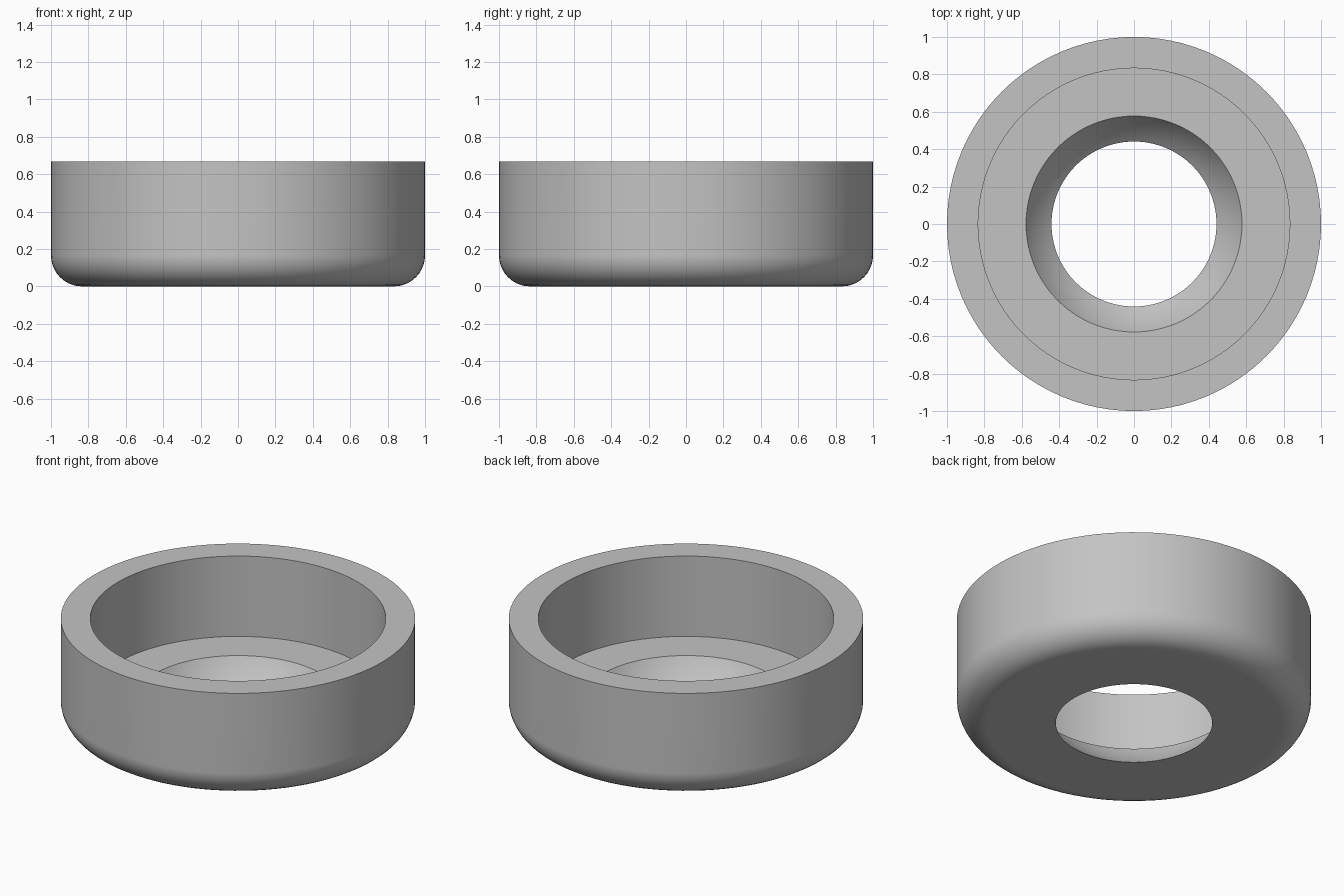
import bpy, bmesh
from math import cos, sin, pi, sqrt, radians
from mathutils import Vector

if "Cube" in bpy.data.objects:
    bpy.data.objects.remove(bpy.data.objects["Cube"], do_unlink=True)

# Main dimensions
OUTER, HEIGHT = 1.0, 2 / 3
WALL = FLOOR = FILLET = 1 / 6
SEAT_RADIUS, SEAT_CENTRE = 2 / 3, 0.5
SIDES, STEPS = 96, 10

# Spherical seat, from the underside up to the floor of the recess
profile = []
for i in range(STEPS + 1):
    z = FLOOR * i / STEPS
    profile.append((sqrt(SEAT_RADIUS ** 2 - (z - SEAT_CENTRE) ** 2), z))

# Recess floor, inner wall, rim and outer wall
profile += [(OUTER - WALL, FLOOR), (OUTER - WALL, HEIGHT), (OUTER, HEIGHT)]

# Rounded lower outer edge
for i in range(STEPS + 1):
    a = pi / 2 * i / STEPS
    profile.append((OUTER - FILLET + FILLET * cos(a), FILLET - FILLET * sin(a)))

# Revolve the closed profile
bm = bmesh.new()
verts = [bm.verts.new((r, 0, z)) for r, z in profile]
edges = [bm.edges.new((v, verts[(i + 1) % len(verts)])) for i, v in enumerate(verts)]
bmesh.ops.spin(bm, geom=verts + edges, cent=Vector(), axis=Vector((0, 0, 1)),
               angle=2 * pi, steps=SIDES, use_merge=True)
bmesh.ops.remove_doubles(bm, verts=bm.verts, dist=0.0001)
bmesh.ops.recalc_face_normals(bm, faces=bm.faces)
mesh = bpy.data.meshes.new("cup_ring")
bm.to_mesh(mesh)
bm.free()
ring = bpy.data.objects.new("cup_ring", mesh)
bpy.context.collection.objects.link(ring)

# Plain grey material
grey = bpy.data.materials.new("light_grey")
grey.use_nodes = True
colour = (0.55, 0.55, 0.55, 1)
grey.diffuse_color = colour
grey.node_tree.nodes["Principled BSDF"].inputs["Base Color"].default_value = colour
mesh.materials.append(grey)

# Smooth curves, crisp rims, flat underside
bpy.ops.object.select_all(action="DESELECT")
ring.select_set(True)
bpy.context.view_layer.objects.active = ring
bpy.ops.object.shade_smooth_by_angle(angle=radians(30))
weighted = ring.modifiers.new("flat_underside", "WEIGHTED_NORMAL")
weighted.keep_sharp = True
